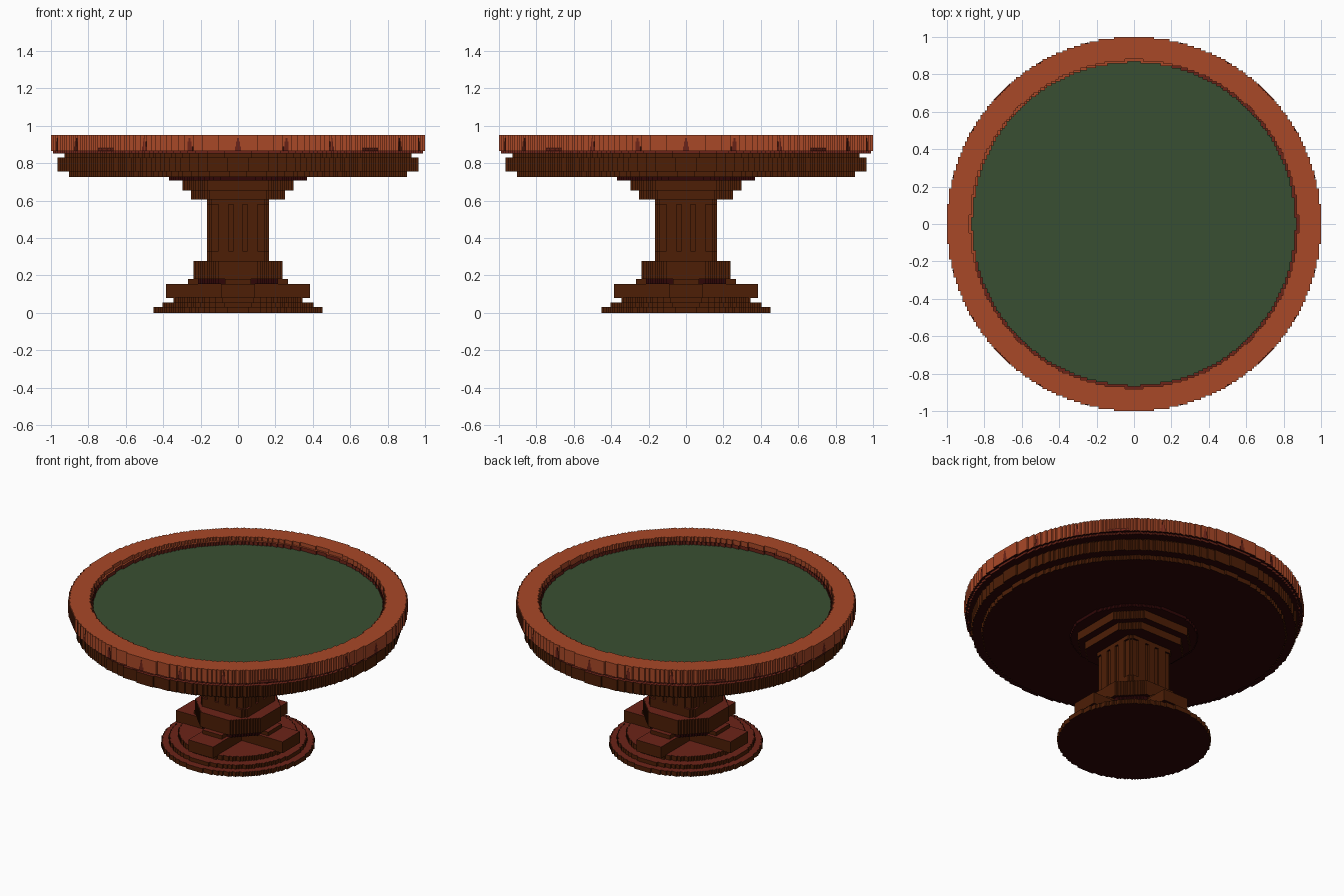
import bpy, bmesh, math
from mathutils import Matrix

cube = bpy.data.objects.get("Cube")
if cube:
    bpy.data.objects.remove(cube, do_unlink=True)

V = 1 / 84  # size of one block step


def material(name, rgb):
    lin = [((c / 255 + 0.055) / 1.055) ** 2.4 for c in rgb] + [1]
    m = bpy.data.materials.new(name)
    m.use_nodes = True
    m.diffuse_color = lin
    m.node_tree.nodes["Principled BSDF"].inputs["Base Color"].default_value = lin
    return m


BROWN = material("dark brown wood", (77, 30, 5))
RED = material("dark red wood", (108, 36, 24))
DEEP = material("blackish red wood", (46, 5, 5))
RIM = material("red wood", (169, 72, 39))
FELT = material("green felt", (57, 79, 50))

WOOD = (BROWN, RED, DEEP)
RAIL = (RIM, RIM, DEEP)
DARK = (DEEP, RED, DEEP)


def finish(name, bm, mats):
    """Materials go on side, upward and downward faces in turn."""
    bmesh.ops.recalc_face_normals(bm, faces=bm.faces)
    bm.normal_update()
    mesh = bpy.data.meshes.new(name)
    for m in mats:
        mesh.materials.append(m)
    for f in bm.faces:
        f.material_index = 1 if f.normal.z > 0.5 else 2 if f.normal.z < -0.5 else 0
    bm.to_mesh(mesh)
    bm.free()
    ob = bpy.data.objects.new(name, mesh)
    bpy.context.collection.objects.link(ob)


def outline(width):
    """Stepped closed outline from the half width of each row."""
    quarter, j = [], 0
    while width(j) > 0:
        w = width(j)
        if not quarter or quarter[-1][0] != w:
            if quarter:
                quarter.append((quarter[-1][0], j))
            quarter.append((w, j))
        j += 1
    quarter.append((quarter[-1][0], j))
    pts = []
    for k in range(4):
        for x, y in quarter:
            for _ in range(k):
                x, y = -y, x
            if not pts or pts[-1] != (x, y):
                pts.append((x, y))
    return [(x * V, y * V) for x, y in pts]


def circle(r):
    n = r / V
    return outline(lambda j: round(math.sqrt(max(0, n * n - (j + 0.5) ** 2))))


def octagon(a, s):
    n, m = round(a / V), round(s / V)
    return outline(lambda j: min(n, n + m - j) if j < n else 0)


def slab(name, loops, z0, z1, mats=WOOD):
    """Upright prism; a second loop makes a hole."""
    bm = bmesh.new()
    low, high = [], []
    for pts in loops:
        b = [bm.verts.new((x, y, z0)) for x, y in pts]
        t = [bm.verts.new((x, y, z1)) for x, y in pts]
        for i in range(len(pts)):
            k = (i + 1) % len(pts)
            bm.faces.new((b[i], b[k], t[k], t[i]))
            low.append(bm.edges.get((b[i], b[k])))
            high.append(bm.edges.get((t[i], t[k])))
    for edges in (low, high):
        bmesh.ops.triangle_fill(bm, edges=edges, use_beauty=True)
    finish(name, bm, mats)


def add_box(bm, x0, x1, y0, y1, z0, z1, angle):
    m = (Matrix.Rotation(angle, 4, 'Z')
         @ Matrix.Translation(((x0 + x1) / 2, (y0 + y1) / 2, (z0 + z1) / 2))
         @ Matrix.Diagonal((x1 - x0, y1 - y0, z1 - z0, 1)))
    bmesh.ops.create_cube(bm, size=1, matrix=m)


# Round stepped base
for name, r, z0, z1 in (("base_bottom", 0.45, 0, 0.03),
                        ("base_middle", 0.405, 0.03, 0.055),
                        ("base_top", 0.35, 0.055, 0.085)):
    slab(name, [circle(r)], z0, z1)

# Four feet with a raised step on each
for k, side in enumerate(("left", "back", "right", "front")):
    bm = bmesh.new()
    add_box(bm, 0, 0.386, -0.09, 0.09, 0.08, 0.155, k * math.pi / 2)
    add_box(bm, 0, 0.268, -0.07, 0.07, 0.15, 0.18, k * math.pi / 2)
    finish(side + "_foot", bm, WOOD)

# Pedestal
slab("collar_lip", [octagon(0.22, 0.1)], 0.155, 0.18, DARK)
slab("collar", [octagon(0.236, 0.1)], 0.18, 0.276)
slab("column_lower_end", [octagon(0.172, 0.13)], 0.276, 0.33)
slab("column_core", [octagon(0.155, 0.13)], 0.33, 0.58)
slab("column_upper_end", [octagon(0.172, 0.13)], 0.58, 0.605)
slab("capital_lower", [octagon(0.25, 0.14)], 0.605, 0.653)
slab("capital_upper", [octagon(0.30, 0.16)], 0.653, 0.707)
slab("capital_plate", [circle(0.375)], 0.707, 0.73, DARK)

# Raised ribs leave the flutes between them
bm = bmesh.new()
for k in range(4):
    for y, half in ((-0.078, 0.027), (0, 0.024), (0.078, 0.027)):
        add_box(bm, 0.14, 14 * V, y - half, y + half, 0.33, 0.58, k * math.pi / 2)
finish("column_ribs", bm, WOOD)

# Table body
slab("apron_bottom", [circle(0.90)], 0.727, 0.757)
slab("apron", [circle(0.96)], 0.757, 0.83)
slab("apron_neck", [circle(0.925)], 0.83, 0.852)
slab("rim_support", [circle(0.985)], 0.852, 0.866, (RED, RED, DEEP))

# Rim, inner lip and playing surface
slab("rim", [circle(1.0), circle(0.876)], 0.866, 0.952, RAIL)
slab("inner_lip", [circle(0.876), circle(0.864)], 0.866, 0.928, (RED, RIM, DEEP))
slab("felt_top", [circle(0.864)], 0.866, 0.905, (FELT, FELT, FELT))

# Small pointed ornaments around the rim, low humps on the diagonals
bm = bmesh.new()
for k in range(24):
    if k % 6 != 3:
        for half, z1 in ((0.016, 0.89), (0.01, 0.915), (0.005, 0.935)):
            add_box(bm, 0.993, 1.001, -half, half, 0.866, z1, k * math.pi / 12)
    else:
        add_box(bm, 0.993, 1.001, -0.06, 0.06, 0.866, 0.882, k * math.pi / 12)
finish("rim_ornaments", bm, (RED, RED, DEEP))
